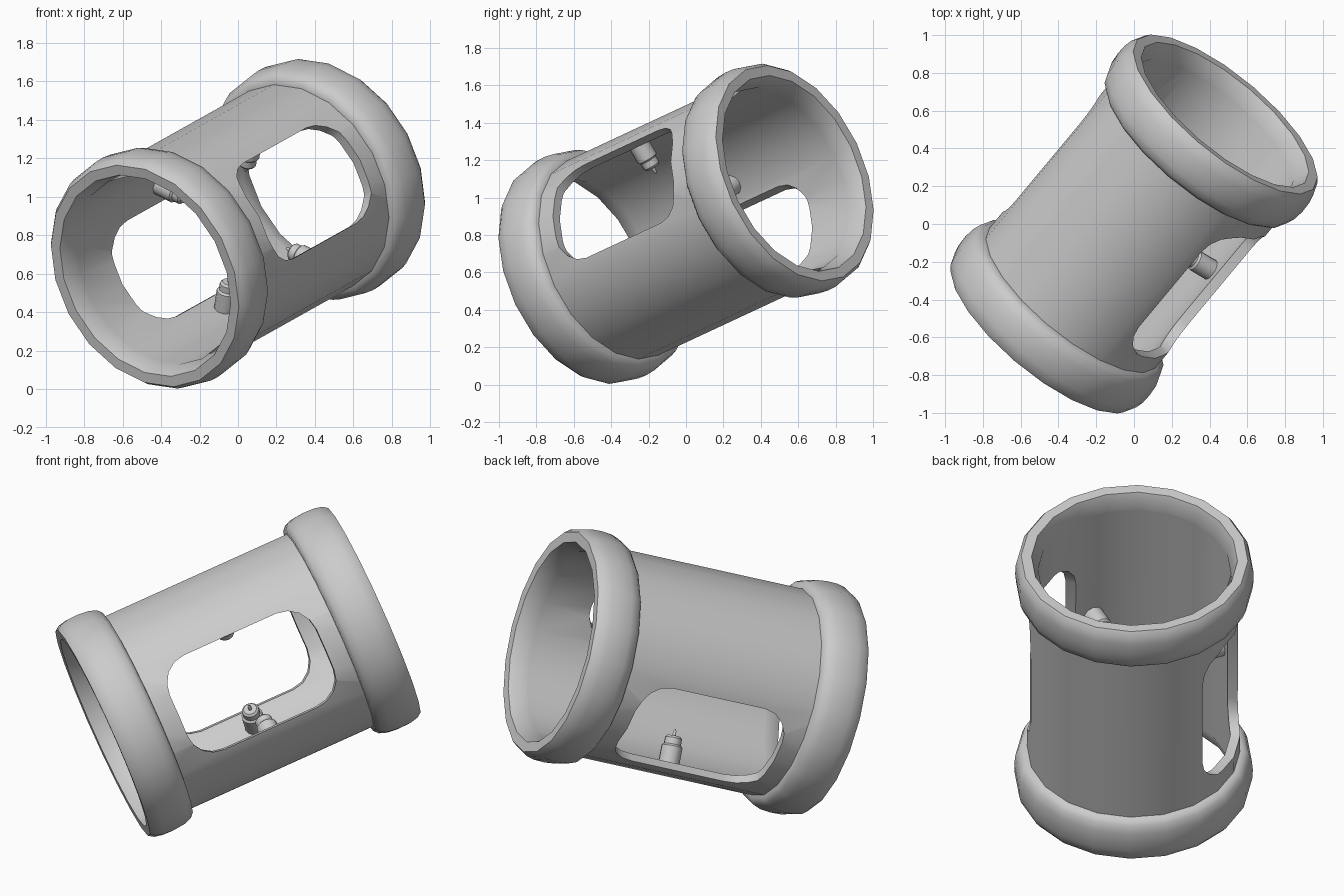
import bpy, bmesh, math
from mathutils import Vector, Matrix

if "Cube" in bpy.data.objects:
    bpy.data.objects.remove(bpy.data.objects["Cube"])

SIDES = 20
# Leaning frame: local z = tube axis, local x = window direction
axis = Vector((0.602, 0.723, 0.337)).normalized()
win = Vector((0.648, -0.691, 0.321))
win = (win - axis * win.dot(axis)).normalized()
side = axis.cross(win)
FRAME = Matrix.Translation((0, 0, 0.86)) @ Matrix((win, side, axis)).transposed().to_4x4()


def make(name, bm, matrix):
    bmesh.ops.recalc_face_normals(bm, faces=bm.faces)
    me = bpy.data.meshes.new(name)
    bm.to_mesh(me)
    bm.free()
    ob = bpy.data.objects.new(name, me)
    bpy.context.collection.objects.link(ob)
    ob.matrix_world = matrix
    return ob


def smooth(ob, angle=40):
    bpy.ops.object.select_all(action='DESELECT')
    ob.select_set(True)
    bpy.context.view_layer.objects.active = ob
    bpy.ops.object.shade_smooth_by_angle(angle=math.radians(angle))


def lathe(name, profile, matrix, sides, closed=True):
    """Spin (radius, height) points around local z; open profiles get end caps."""
    bm = bmesh.new()
    loops = []
    for r, z in profile:
        loops.append([bm.verts.new((r * math.cos(2 * math.pi * i / sides),
                                    r * math.sin(2 * math.pi * i / sides), z))
                      for i in range(sides)])
    n = len(loops)
    for k in range(n if closed else n - 1):
        a, b = loops[k], loops[(k + 1) % n]
        for i in range(sides):
            j = (i + 1) % sides
            bm.faces.new((a[i], a[j], b[j], b[i]))
    if not closed:
        bm.faces.new(loops[0])
        bm.faces.new(loops[-1])
    return make(name, bm, matrix)


# Tube body
tube = lathe("tube_body", [(0.522, -0.71), (0.575, -0.71), (0.575, 0.71), (0.522, 0.71)],
             FRAME, SIDES)

# Rounded-box cutter for the two opposite windows
bm = bmesh.new()
bmesh.ops.create_cube(bm, size=1)
bmesh.ops.scale(bm, vec=(1.8, 0.56, 0.87), verts=bm.verts)
edges = [e for e in bm.edges if abs(e.verts[0].co.x - e.verts[1].co.x) > 1]
bmesh.ops.bevel(bm, geom=edges, offset=0.16, segments=4, profile=0.5, affect='EDGES')
cutter = make("window_cutter", bm, FRAME)
cutter.hide_render = True
bpy.context.view_layer.update()
mod = tube.modifiers.new("windows", 'BOOLEAN')
mod.operation = 'DIFFERENCE'
mod.solver = 'EXACT'
mod.object = cutter
bpy.context.view_layer.objects.active = tube
bpy.ops.object.modifier_apply(modifier=mod.name)
bpy.data.objects.remove(cutter)
smooth(tube, 30)

# Rounded end rings
ring = [(0.521, 0.71), (0.556, 0.80), (0.612, 0.803), (0.632, 0.775), (0.642, 0.73),
        (0.644, 0.67), (0.638, 0.61), (0.622, 0.565), (0.597, 0.543), (0.57, 0.54)]
for name, s in (("upper_ring", 1), ("lower_ring", -1)):
    smooth(lathe(name, [(r, z * s) for r, z in ring], FRAME, SIDES))

# Inner pegs beside the windows, pointing at the axis
peg = [(0.058, 0.0), (0.058, 0.13), (0.047, 0.14), (0.047, 0.175), (0.036, 0.187),
       (0.010, 0.187), (0.008, 0.215), (0.001, 0.225)]
for k in range(4):
    a = math.radians(45 + 90 * k)
    out = Vector((math.cos(a), math.sin(a), 0))
    m = Matrix.Translation(out * 0.54) @ (-out).to_track_quat('Z', 'Y').to_matrix().to_4x4()
    smooth(lathe(f"peg_{k + 1}", peg, FRAME @ m, 12, closed=False), 35)
